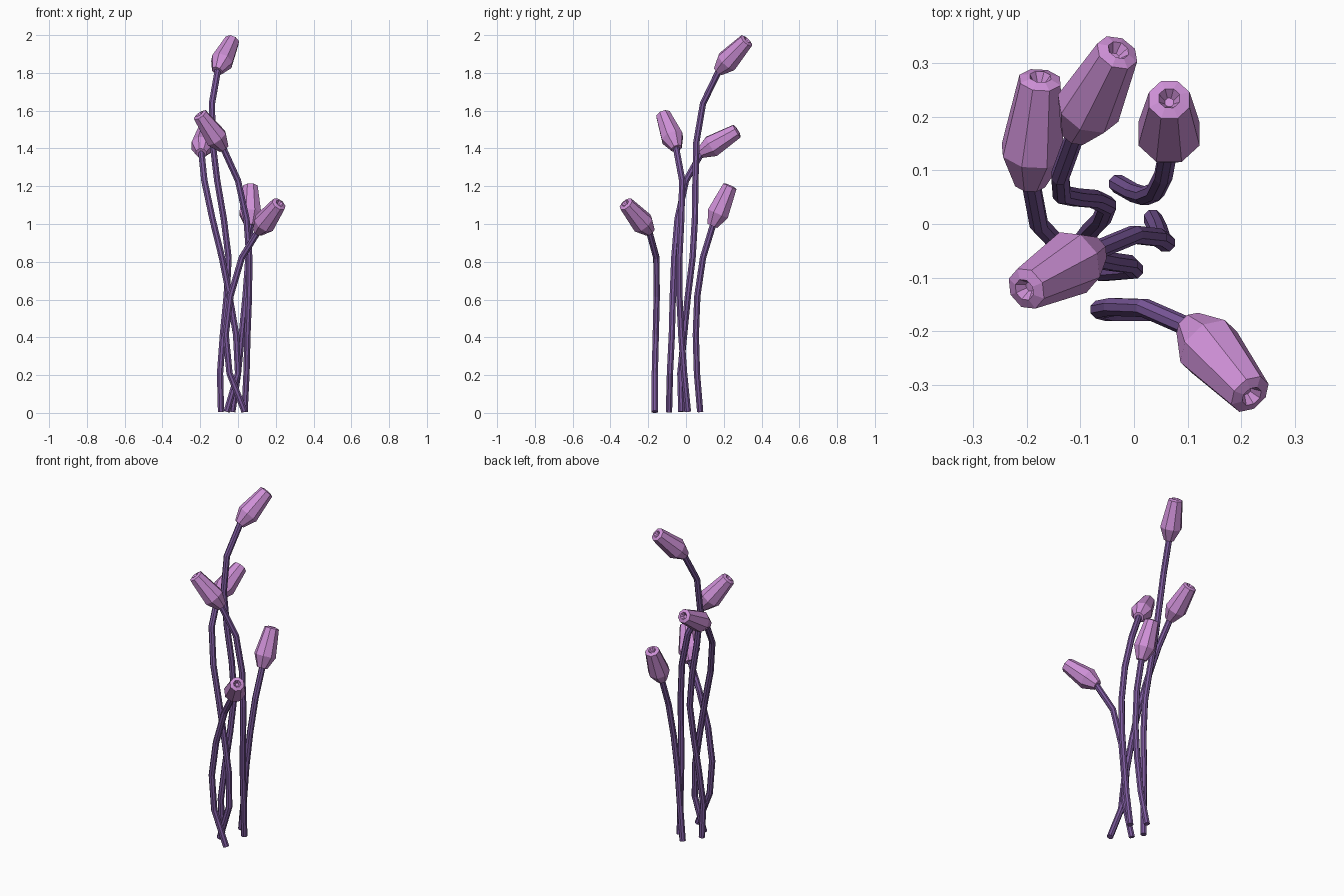
import bpy
from math import cos, sin, pi
from mathutils import Vector

if "Cube" in bpy.data.objects:
    bpy.data.objects.remove(bpy.data.objects["Cube"])


def material(name, rgb):
    m = bpy.data.materials.new(name)
    m.diffuse_color = (*rgb, 1)
    m.use_nodes = True
    m.node_tree.nodes["Principled BSDF"].inputs["Base Color"].default_value = m.diffuse_color
    return m


stem_mat = material("stem_purple", (0.20, 0.10, 0.33))
bud_mat = material("bud_pink", (0.62, 0.28, 0.68))


def sweep(name, frames, sides, mat):
    """Skin rings given as (centre, axis, radius) and cap both ends."""
    verts, faces = [], []
    for centre, axis, r in frames:
        turn = Vector((0, 0, 1)).rotation_difference(Vector(axis).normalized())
        for i in range(sides):
            a = 2 * pi * (i + 0.5) / sides
            verts.append(Vector(centre) + turn @ Vector((r * cos(a), r * sin(a), 0)))
    for k in range(len(frames) - 1):
        for i in range(sides):
            j = (i + 1) % sides
            a, b = k * sides, (k + 1) * sides
            faces.append((a + i, a + j, b + j, b + i))
    faces.append(tuple(reversed(range(sides))))
    faces.append(tuple(range(len(verts) - sides, len(verts))))
    mesh = bpy.data.meshes.new(name)
    mesh.from_pydata(verts, [], faces)
    mesh.materials.append(mat)
    ob = bpy.data.objects.new(name, mesh)
    bpy.context.collection.objects.link(ob)


# Stem paths as (x, y); nodes rise in steps of 0.2. Then bud base and bud tip.
plants = [
    ([(-.09, -.025), (-.095, -.03), (-.08, -.01), (-.06, .01), (-.05, .035),
      (-.075, .047), (-.11, .05), (-.135, .055), (-.138, .09)],
     (-.11, .17, 1.81), (-.029, .325, 1.975)),
    ([(.035, .01), (.045, -.01), (.05, -.025), (.058, -.035), (.06, -.035),
      (.045, -.025), (.0, -.02)],
     (-.075, -.05, 1.40), (-.205, -.123, 1.583)),
    ([(-.06, -.09), (0, -.085), (-.01, -.075), (-.045, -.07), (-.085, -.062),
      (-.135, -.045), (-.178, 0)],
     (-.195, .075, 1.375), (-.175, .275, 1.495)),
    ([(-.03, .075), (0, .058), (.02, .052), (.04, .06), (.055, .09)],
     (.065, .14, .99), (.066, .235, 1.205)),
    ([(.035, -.165), (-.045, -.165), (-.065, -.16), (-.04, -.155), (.02, -.157)],
     (.105, -.19, .96), (.22, -.322, 1.11)),
]

# Bud profile as (radius, fraction of length), ending in a recessed tip
profile = [(.03, 0), (.062, .3), (.041, .97), (.021, 1), (.009, .92)]

for n, (path, base, tip) in enumerate(plants, 1):
    base, tip = Vector(base), Vector(tip)
    d = tip - base
    # stem, running slightly into its bud
    pts = [Vector((x, y, .006 + .204 * i)) for i, (x, y) in enumerate(path)]
    pts.append(base + d * .05)
    rings = []
    for i, p in enumerate(pts):
        a = pts[min(i + 1, len(pts) - 1)] - p
        b = p - pts[max(i - 1, 0)]
        rings.append((p, a.normalized() + b.normalized(), .018))
    sweep(f"stem_{n}", rings, 8, stem_mat)
    # bud
    sweep(f"bud_{n}", [(base + d * t, d, r) for r, t in profile], 8, bud_mat)
